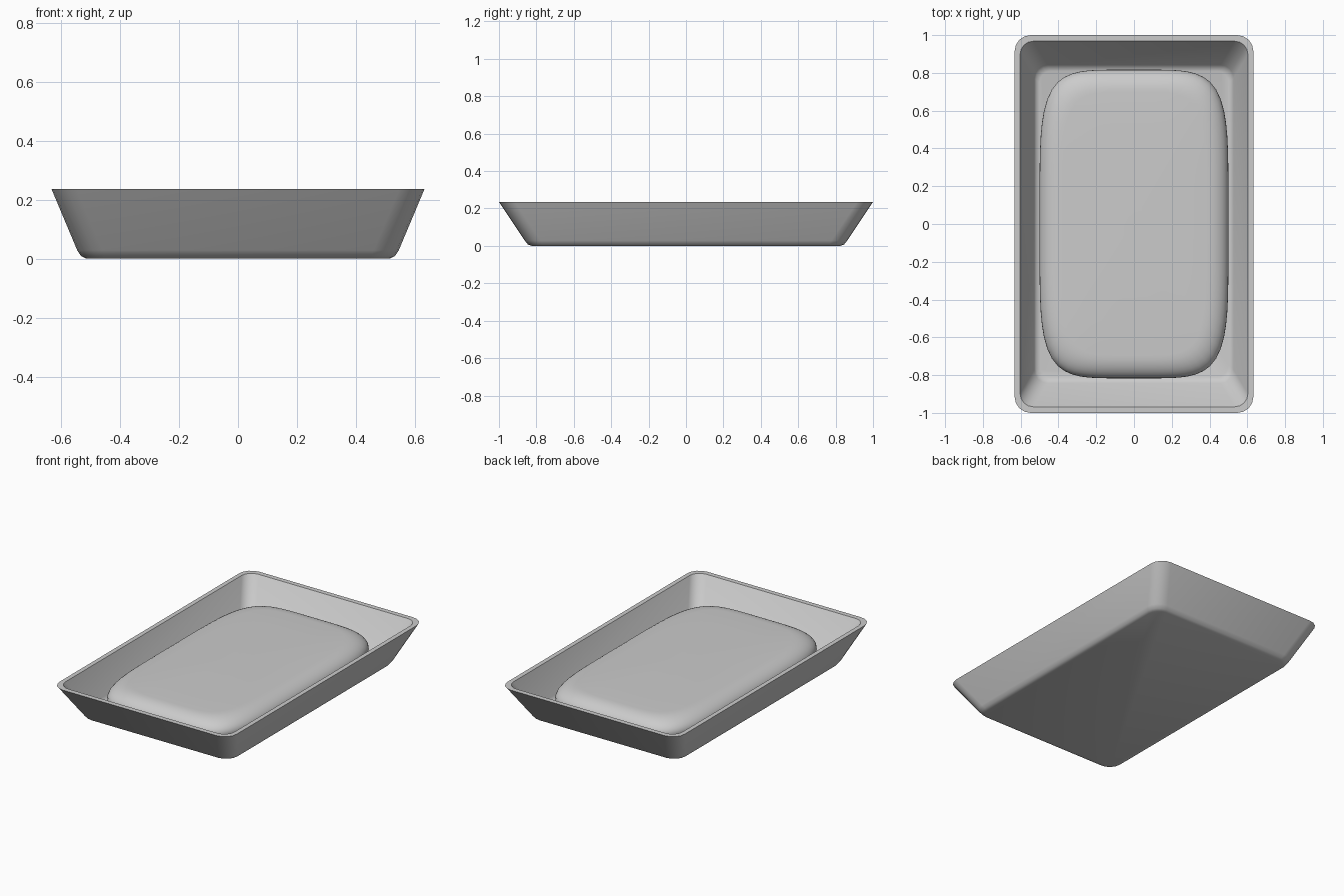
import bpy, bmesh, math

if "Cube" in bpy.data.objects:
    bpy.data.objects.remove(bpy.data.objects["Cube"])


def rounded_rect(hx, hy, r, z, seg=4):
    pts = []
    for i, (sx, sy) in enumerate([(1, 1), (-1, 1), (-1, -1), (1, -1)]):
        for k in range(seg + 1):
            a = math.radians(90 * i + 90 * k / seg)
            pts.append((sx * (hx - r) + r * math.cos(a), sy * (hy - r) + r * math.sin(a), z))
    return pts


def superellipse(hx, hy, z, n=5.0, count=96):
    pts = []
    for k in range(count):
        a = 2 * math.pi * k / count
        c, s = math.cos(a), math.sin(a)
        f = (abs(c) ** n + abs(s) ** n) ** (-1 / n)
        pts.append((hx * c * f, hy * s * f, z))
    return pts


def loft(name, rings, angle):
    """Skin closed rings in order and cap both ends."""
    bm = bmesh.new()
    loops = [[bm.verts.new(p) for p in ring] for ring in rings]
    n = len(loops[0])
    for a, b in zip(loops, loops[1:]):
        for i in range(n):
            j = (i + 1) % n
            bm.faces.new((a[i], a[j], b[j], b[i]))
    bm.faces.new(loops[0][::-1])
    bm.faces.new(loops[-1])
    bmesh.ops.recalc_face_normals(bm, faces=bm.faces)
    mesh = bpy.data.meshes.new(name)
    bm.to_mesh(mesh)
    bm.free()
    obj = bpy.data.objects.new(name, mesh)
    bpy.context.collection.objects.link(obj)
    bpy.ops.object.select_all(action='DESELECT')
    obj.select_set(True)
    bpy.context.view_layer.objects.active = obj
    bpy.ops.object.shade_smooth_by_angle(angle=math.radians(angle))
    return obj


# Tray: outer wall up, over the rim, inner wall down to the floor
tray_profile = [  # half x, half y, corner radius, z
    (0.515, 0.825, 0.07, 0.0),
    (0.532, 0.846, 0.08, 0.008),
    (0.545, 0.862, 0.085, 0.028),
    (0.632, 1.0, 0.085, 0.235),
    (0.603, 0.968, 0.07, 0.235),
    (0.528, 0.842, 0.07, 0.050),
    (0.518, 0.828, 0.065, 0.036),
    (0.500, 0.810, 0.06, 0.030),
]
loft("tray", [rounded_rect(hx, hy, r, z) for hx, hy, r, z in tray_profile], 40)

# Cushion: puffed slab resting on the tray floor
HX, HY, MID, HALF, EDGE = 0.50, 0.817, 0.11, 0.08, 0.12
angles = [math.radians(-90 + 180 * k / 16) for k in range(17)]
rings = []
for t in angles:
    inset = EDGE * (1 - math.cos(t))
    rings.append(superellipse(HX - inset, HY - inset, MID + HALF * math.sin(t)))
# gentle dome towards the middle of the top
for f, rise in ((0.75, 0.003), (0.45, 0.006), (0.15, 0.008)):
    rings.append(superellipse((HX - EDGE) * f, (HY - EDGE) * f, MID + HALF + rise))
loft("cushion", rings, 60)
